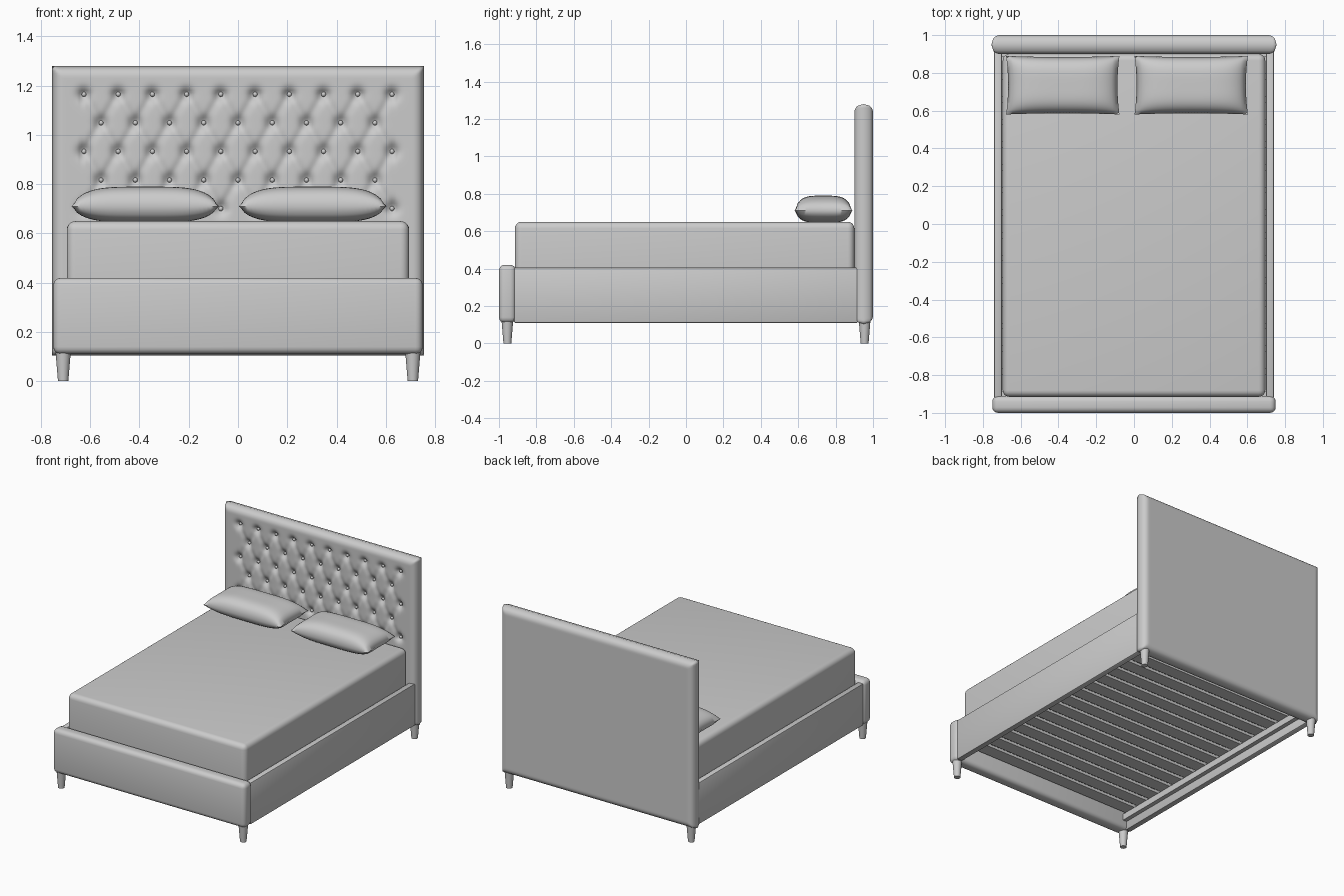
import bpy, bmesh, math
from mathutils import Matrix, Vector

if "Cube" in bpy.data.objects:
    bpy.data.objects.remove(bpy.data.objects["Cube"], do_unlink=True)

grey = bpy.data.materials.new("grey_fabric")
grey.use_nodes = True
COLOUR = (0.6, 0.6, 0.6, 1)
grey.diffuse_color = COLOUR
grey.node_tree.nodes["Principled BSDF"].inputs["Base Color"].default_value = COLOUR


def finish(bm, name, angle=40):
    """Turn a bmesh into a smooth shaded object."""
    bmesh.ops.recalc_face_normals(bm, faces=bm.faces)
    mesh = bpy.data.meshes.new(name)
    bm.to_mesh(mesh)
    bm.free()
    mesh.materials.append(grey)
    obj = bpy.data.objects.new(name, mesh)
    bpy.context.collection.objects.link(obj)
    bpy.ops.object.select_all(action="DESELECT")
    bpy.context.view_layer.objects.active = obj
    obj.select_set(True)
    bpy.ops.object.shade_smooth_by_angle(angle=math.radians(angle))
    return obj


def box(name, low, high, bevel=0.0, segments=4):
    low, high = Vector(low), Vector(high)
    bm = bmesh.new()
    size = high - low
    bmesh.ops.create_cube(bm, size=1, matrix=Matrix.Translation((low + high) / 2)
                          @ Matrix.Diagonal((*size, 1)))
    if bevel:
        bmesh.ops.bevel(bm, geom=bm.edges[:], offset=bevel, segments=segments,
                        profile=0.5, affect="EDGES", clamp_overlap=True)
    return finish(bm, name)


def cushion(name, nx, ny, place):
    """Two grids over the unit square, shaped by place(u, v, side) and welded at the rim."""
    bm = bmesh.new()
    for side in (-1, 1):
        made = bmesh.ops.create_grid(bm, x_segments=nx, y_segments=ny, size=1)
        for v in made["verts"]:
            v.co = place(v.co.x, v.co.y, side)
    bmesh.ops.remove_doubles(bm, verts=bm.verts, dist=0.0005)
    return finish(bm, name, 60)


# Headboard with diamond tufting
PITCH = 0.139
ROWS = [1.165 - 0.116 * i for i in range(5)]
tufts = []
for i, z in enumerate(ROWS):
    count = 10 - i % 2
    tufts += [((k - (count - 1) / 2) * PITCH, z) for k in range(count)]


def tuft_depth(x, z):
    d = min(math.hypot(x - a, z - b) for a, b in tufts)
    dimple = 0.024 * math.exp(-(d / 0.026) ** 2)
    # Diagonal pleats joining neighbouring buttons
    p, q = x / PITCH + 0.5, (z - ROWS[0]) / (2 * (ROWS[0] - ROWS[1]))
    crease = max(abs(math.cos(math.pi * (p + q))), abs(math.cos(math.pi * (p - q))))
    inside = abs(x) < 0.64 and 0.69 < z < 1.18
    return dimple + (0.007 * crease ** 10 if inside else 0)


def headboard_point(u, v, side):
    x, z = 0.755 * u, 0.692 + 0.588 * v
    r = 0.045
    edge = min(0.755 - abs(x), 0.588 - abs(z - 0.692), r)
    half = 0.005 + r * math.sqrt(max(0, 1 - (1 - edge / r) ** 2))
    if edge < 0.0001:
        half = 0
    y = 0.95 + side * half
    if side < 0:
        y += tuft_depth(x, z)
    return Vector((x, y, z))


cushion("headboard", 150, 118, headboard_point)

# Buttons in the dimples
bm = bmesh.new()
for x, z in tufts:
    bmesh.ops.create_uvsphere(bm, u_segments=10, v_segments=6, radius=0.01,
                              matrix=Matrix.Translation((x, 0.923, z)))
finish(bm, "headboard_buttons")

# Upholstered frame
box("footboard", (-0.75, -1, 0.11), (0.75, -0.91, 0.42), 0.03)
for side, label in ((1, "left"), (-1, "right")):
    xs = sorted((side * 0.70, side * 0.742))
    box(label + "_side_rail", (xs[0], -0.92, 0.11), (xs[1], 0.92, 0.405), 0.008, 2)
    xs = sorted((side * 0.67, side * 0.70))
    box(label + "_slat_ledge", (xs[0], -0.91, 0.17), (xs[1], 0.91, 0.215))

# Slats across the frame
SLATS = 15
for i in range(SLATS):
    y = -0.84 + i * 1.68 / (SLATS - 1)
    box(f"slat_{i + 1}", (-0.70, y - 0.046, 0.215), (0.70, y + 0.046, 0.235))


# Mattress
box("mattress", (-0.695, -0.915, 0.25), (0.695, 0.9, 0.65), 0.035, 5)

# Pillows with pinched corners
for label, centre in (("right", -0.377), ("left", 0.303)):
    def pillow_point(u, v, side, cx=centre):
        puff = max(0, (1 - u ** 4) * (1 - v ** 4)) ** 0.55
        pinch_x, pinch_y = 1 - 0.035 * (1 - v * v), 1 - 0.04 * (1 - u * u)
        height = 0.08 if side > 0 else 0.065
        return Vector((cx + 0.3 * u * pinch_x, 0.735 + 0.155 * v * pinch_y,
                       0.71 + side * height * puff))
    cushion(label + "_pillow", 36, 24, pillow_point)

# Tapered legs
for sx, side in ((1, "left"), (-1, "right")):
    for sy, end in ((-1, "front"), (1, "back")):
        bm = bmesh.new()
        bmesh.ops.create_cone(bm, cap_ends=True, segments=20, radius1=0.021, radius2=0.031,
                              depth=0.12, matrix=Matrix.Translation((sx * 0.71, sy * 0.955, 0.06)))
        finish(bm, f"{end}_{side}_leg")
